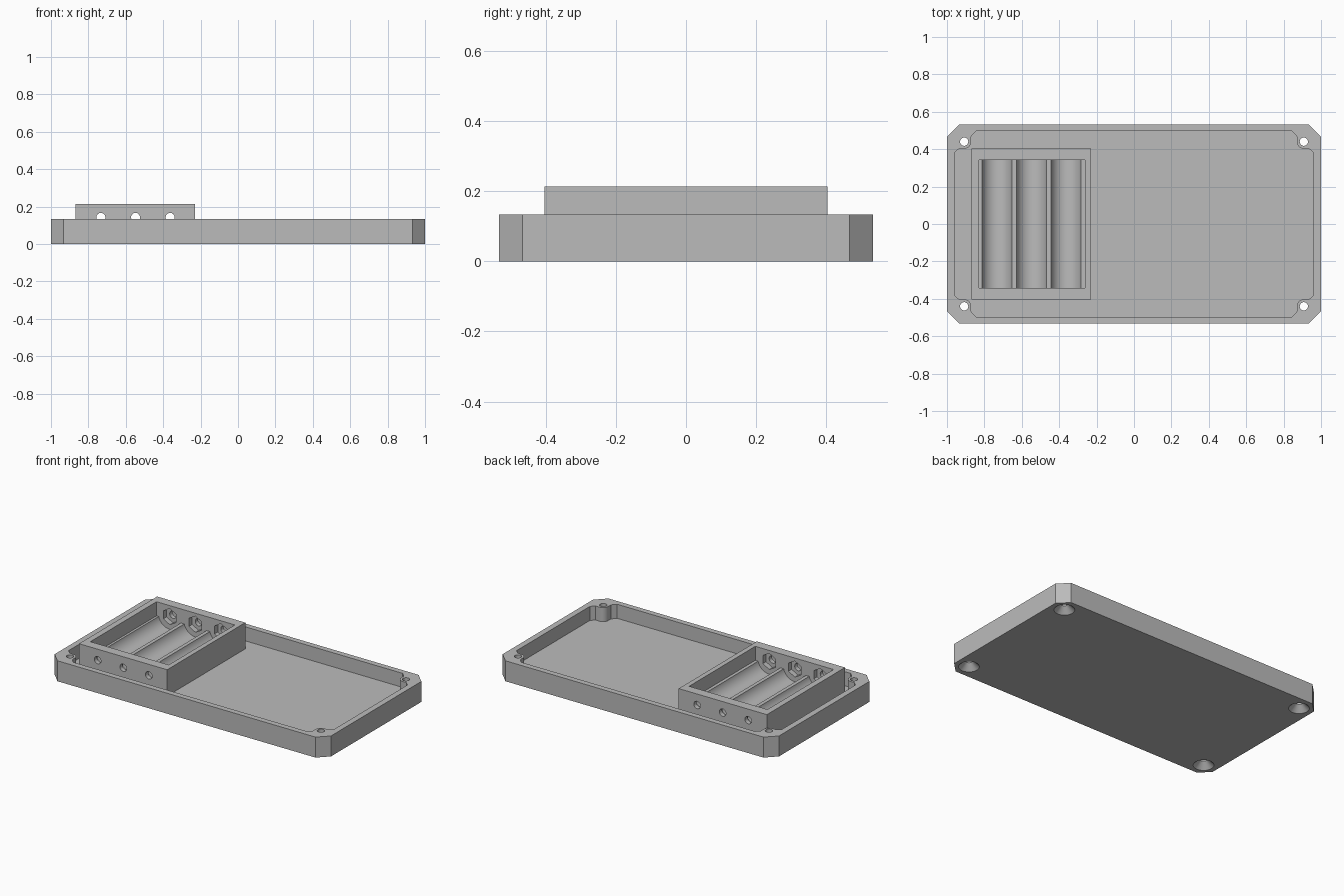
import bpy
import bmesh
from math import cos, sin, pi, radians

if "Cube" in bpy.data.objects:
    bpy.data.objects.remove(bpy.data.objects["Cube"], do_unlink=True)

plastic = bpy.data.materials.new("grey plastic")
plastic.use_nodes = True
GREY = (0.5, 0.5, 0.5, 1)
plastic.diffuse_color = GREY
plastic.node_tree.nodes["Principled BSDF"].inputs["Base Color"].default_value = GREY


def finish(name, bm):
    bmesh.ops.recalc_face_normals(bm, faces=bm.faces)
    mesh = bpy.data.meshes.new(name)
    bm.to_mesh(mesh)
    bm.free()
    mesh.materials.append(plastic)
    obj = bpy.data.objects.new(name, mesh)
    bpy.context.collection.objects.link(obj)
    return obj


def loft(name, rings):
    """Closed solid through a list of equal-length rings of 3D points."""
    bm = bmesh.new()
    loops = [[bm.verts.new(p) for p in ring] for ring in rings]
    n = len(loops[0])
    for a, b in zip(loops, loops[1:]):
        for i in range(n):
            j = (i + 1) % n
            bm.faces.new((a[i], a[j], b[j], b[i]))
    bm.faces.new(loops[0][::-1])
    bm.faces.new(loops[-1])
    return finish(name, bm)


def prism(name, outline, z0, z1):
    return loft(name, [[(x, y, z) for x, y in outline] for z in (z0, z1)])


def box(name, x0, x1, y, z0, z1):
    return prism(name, [(x0, -y), (x1, -y), (x1, y), (x0, y)], z0, z1)


def four_corners(quarter):
    """Mirror a +x +y corner path into a full counter-clockwise outline."""
    back = quarter[::-1]
    return (quarter + [(-x, y) for x, y in back]
            + [(-x, -y) for x, y in quarter] + [(x, -y) for x, y in back])


def rod(name, x, z, r, y0, y1, sides=48):
    """Bar along y; a corner points straight up."""
    turn = [2 * pi * i / sides for i in range(sides)]
    return loft(name, [[(x + r * sin(t), y, z + r * cos(t)) for t in turn] for y in (y0, y1)])


def cut(obj, cutter):
    mod = obj.modifiers.new("cut", "BOOLEAN")
    mod.operation = "DIFFERENCE"
    mod.solver = "EXACT"
    mod.object = cutter
    bpy.ops.object.select_all(action="DESELECT")
    bpy.context.view_layer.objects.active = obj
    obj.select_set(True)
    bpy.ops.object.modifier_apply(modifier=mod.name)
    bpy.data.objects.remove(cutter, do_unlink=True)


RIM, FLOOR, TOP = 0.134, 0.042, 0.214
SCREW_X, SCREW_Y = 0.908, 0.44

# Tray with chamfered corners
tray = prism("tray", four_corners([(1, 0.467), (0.934, 0.533)]), 0, RIM)

# Cavity that leaves a rounded screw boss in each corner
arc = [radians(270 - 9 * i) for i in range(11)]
boss = [(SCREW_X + 0.037 * cos(a), SCREW_Y + 0.037 * sin(a)) for a in arc]
path = [(0.961, 0.38), (0.936, 0.403)] + boss + [(0.871, 0.468), (0.845, 0.496)]
cut(tray, prism("cavity", four_corners(path), FLOOR, RIM + 0.1))

# Countersunk screw holes
ring = [2 * pi * i / 40 for i in range(40)]
levels = [(0.067, -0.005), (0.022, 0.04), (0.022, 0.2)]
for sx in (-1, 1):
    for sy in (-1, 1):
        cut(tray, loft("screw_hole", [[(sx * SCREW_X + r * cos(t), sy * SCREW_Y + r * sin(t), z)
                                       for t in ring] for r, z in levels]))

# Raised holder with an open pocket
holder = box("cell_holder", -0.868, -0.23, 0.404, FLOOR - 0.01, TOP)
END = 0.342
cut(holder, box("pocket", -0.829, -0.262, END, 0.122, TOP + 0.1))

# Three round troughs, each with nut recesses and a wire hole through both ends
for x in (-0.733, -0.548, -0.363):
    cut(holder, rod("trough", x, 0.142, 0.083, -END, END, 64))
    cut(holder, rod("wire_hole", x, 0.142, 0.024, -0.5, 0.5, 32))
    cut(holder, rod("nut_recess", x, 0.142, 0.053, -END - 0.033, END + 0.033, 6))

# Smooth the curved walls, keep edges crisp
for obj in (tray, holder):
    bpy.ops.object.select_all(action="DESELECT")
    bpy.context.view_layer.objects.active = obj
    obj.select_set(True)
    bpy.ops.object.shade_smooth_by_angle(angle=radians(25))
